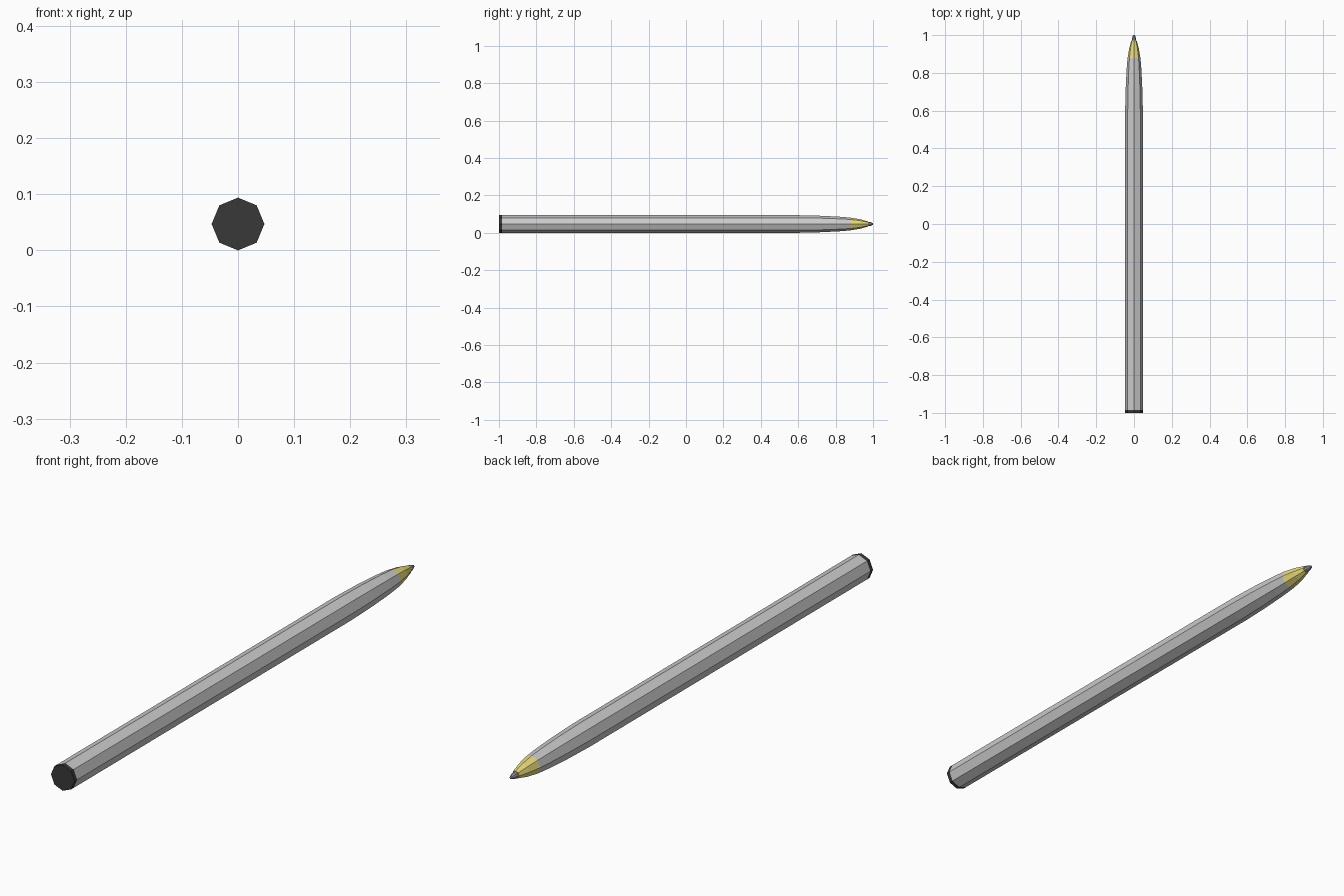
import bpy, bmesh
from math import sin, cos, pi

if "Cube" in bpy.data.objects:
    bpy.data.objects.remove(bpy.data.objects["Cube"])

R = 0.047   # barrel radius, also height of the axis
SIDES = 8


def material(name, rgb):
    m = bpy.data.materials.new(name)
    m.diffuse_color = (*rgb, 1)
    m.use_nodes = True
    m.node_tree.nodes["Principled BSDF"].inputs["Base Color"].default_value = m.diffuse_color
    return m


def lathe(name, profile, mat=None, cap_start=True, cap_end=True):
    """Loft octagonal rings along y from (y, radius) pairs."""
    bm = bmesh.new()
    rings = []
    for y, r in profile:
        rings.append([bm.verts.new((r * cos(2 * pi * i / SIDES), y,
                                    R + r * sin(2 * pi * i / SIDES)))
                      for i in range(SIDES)])
    for a, b in zip(rings, rings[1:]):
        for i in range(SIDES):
            j = (i + 1) % SIDES
            bm.faces.new((a[i], a[j], b[j], b[i]))
    if cap_start:
        bm.faces.new(rings[0])
    if cap_end:
        bm.faces.new(rings[-1])
    bmesh.ops.recalc_face_normals(bm, faces=bm.faces)
    me = bpy.data.meshes.new(name)
    bm.to_mesh(me)
    bm.free()
    ob = bpy.data.objects.new(name, me)
    bpy.context.collection.objects.link(ob)
    if mat:
        me.materials.append(mat)
    return ob


black = material("black_plastic", (0.04, 0.04, 0.04))
brass = material("brass", (0.8, 0.7, 0.2))
steel = material("steel", (0.3, 0.3, 0.35))

# Long barrel, tapering near the writing end
lathe("barrel", [(-0.985, R), (0.60, R), (0.72, 0.044), (0.82, 0.039), (0.88, 0.034)],
      cap_start=False, cap_end=False)

# End plug: outer disc plus the stem pushed into the barrel
lathe("end_plug", [(-1.0, R), (-0.985, R), (-0.985, 0.0462), (-0.94, 0.0462)], black)

# Brass cone
lathe("nose_cone", [(0.88, 0.034), (0.93, 0.0255), (0.972, 0.014)], brass)

# Writing point
lathe("writing_tip", [(0.965, 0.012), (0.985, 0.0105), (1.0, 0.005)], steel)
